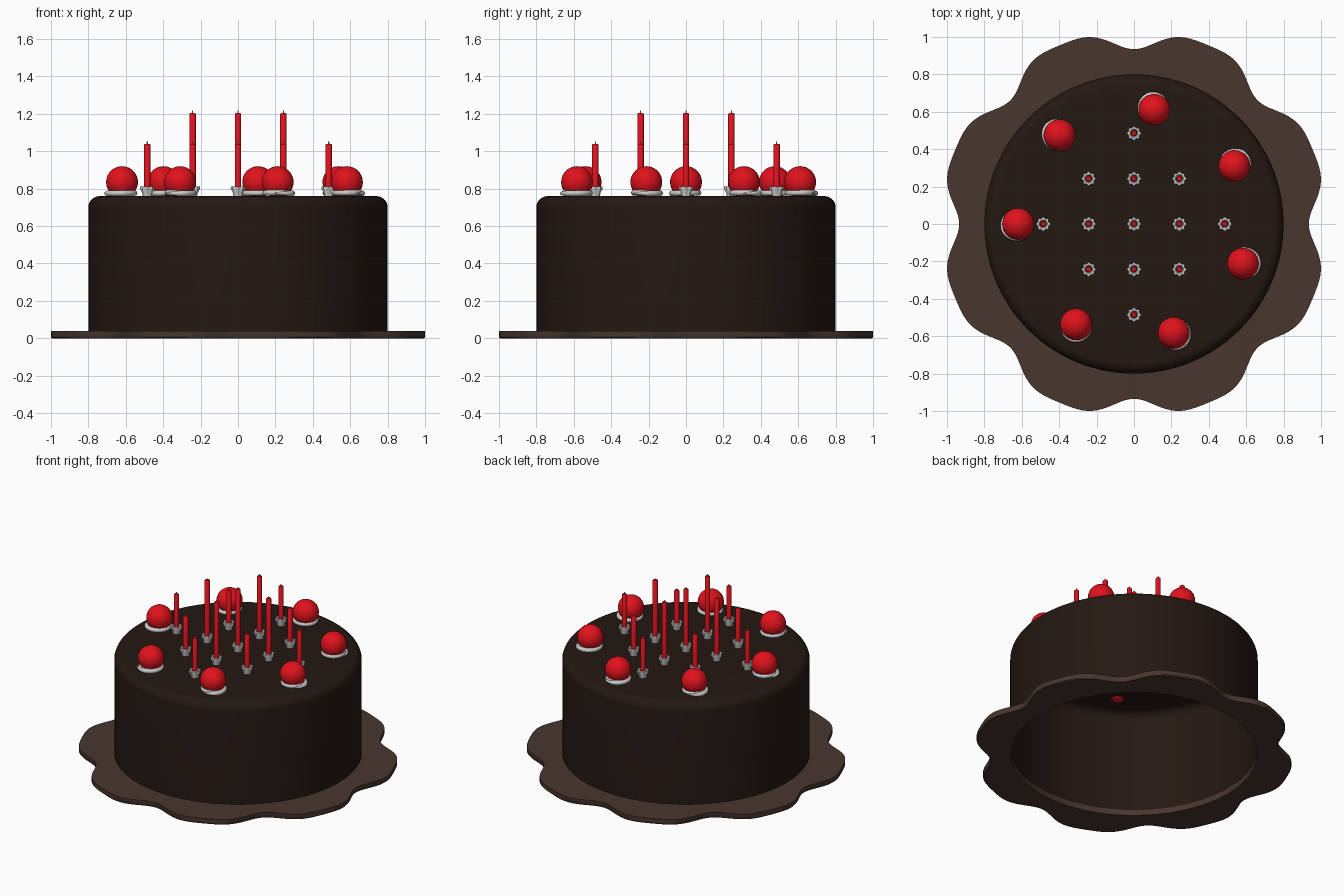
import bpy, bmesh
from math import sin, cos, pi, radians
from mathutils import Vector

if "Cube" in bpy.data.objects:
    bpy.data.objects.remove(bpy.data.objects["Cube"])


def material(name, rgb):
    m = bpy.data.materials.new(name)
    m.diffuse_color = (*rgb, 1)
    m.use_nodes = True
    m.node_tree.nodes["Principled BSDF"].inputs["Base Color"].default_value = m.diffuse_color
    return m


CHOCOLATE = material("chocolate", (0.018, 0.009, 0.006))
BOARD = material("board", (0.065, 0.037, 0.027))
RED = material("red", (0.75, 0.006, 0.012))


def finish(bm, name, mat=None, angle=40):
    bmesh.ops.recalc_face_normals(bm, faces=bm.faces)
    me = bpy.data.meshes.new(name)
    bm.to_mesh(me)
    bm.free()
    ob = bpy.data.objects.new(name, me)
    bpy.context.collection.objects.link(ob)
    if mat:
        me.materials.append(mat)
    bpy.ops.object.select_all(action='DESELECT')
    ob.select_set(True)
    bpy.context.view_layer.objects.active = ob
    bpy.ops.object.shade_smooth_by_angle(angle=radians(angle))
    return ob


def bridge(bm, a, b):
    n = len(a)
    for i in range(n):
        j = (i + 1) % n
        bm.faces.new((a[i], a[j], b[j], b[i]))


def lathe(profile, n, closed=False, cap=False, wave=None):
    """Rings of (radius, z); wave(angle, k) scales ring k; cap fills the last ring."""
    bm = bmesh.new()
    rings = []
    for k, (r, z) in enumerate(profile):
        ring = []
        for i in range(n):
            t = 2 * pi * i / n
            s = r * (wave(t, k) if wave else 1)
            ring.append(bm.verts.new((s * cos(t), s * sin(t), z)))
        rings.append(ring)
    for a, b in zip(rings, rings[1:]):
        bridge(bm, a, b)
    if closed:
        bridge(bm, rings[-1], rings[0])
    if cap:
        bm.faces.new(rings[-1])
    return bm


def copies(ob, places):
    """Place linked copies at (x, y, rotation)."""
    for k, (x, y, a) in enumerate(places):
        c = ob if k == 0 else ob.copy()
        if k:
            bpy.context.collection.objects.link(c)
        c.location = (x, y, 0)
        c.rotation_euler = (0, 0, a)


# Scalloped cake board: a ring with eight lobes on its outer edge
def scallop(t, k):
    return 1 - 0.05 * cos(8 * t) - 0.0153 * cos(16 * t) if k in (1, 2, 3) else 1


finish(lathe([(0.795, 0), (0.995, 0), (1.0, 0.006), (1.0, 0.038), (0.795, 0.04)],
             256, closed=True, wave=scallop), "cake_board", BOARD)

# Hollow cake with rounded top edge
edge = [(0.74 + 0.06 * cos(a * pi / 16), 0.70 + 0.06 * sin(a * pi / 16)) for a in range(9)]
finish(lathe([(0.8, 0.0)] + edge + [(0.4, 0.76)], 128, cap=True), "cake", CHOCOLATE)

# Seven cherries on cream swirls
spots = [(0.62 * cos(pi - k * radians(50)), 0.62 * sin(pi - k * radians(50)),
          pi - k * radians(50)) for k in range(7)]
bm = bmesh.new()
bmesh.ops.create_uvsphere(bm, u_segments=32, v_segments=20, radius=0.085)
bmesh.ops.translate(bm, verts=bm.verts, vec=(0, 0, 0.835))
copies(finish(bm, "cherry", RED, 180), spots)

# Cream swirl: tube along a rising, tightening spiral
bm = bmesh.new()
prev = None
STEPS, SIDES = 72, 10
for i in range(STEPS + 1):
    f = i / STEPS
    t = -0.6 + f * 2.6 * 2 * pi
    r = 0.083 - 0.05 * f
    d = Vector((cos(t), sin(t), 0))
    tube = 0.015 * min(1, 0.2 + f * 12)
    c = d * r + Vector((0.004, 0, 0.774 + 0.012 * f))
    ring = [bm.verts.new(c + tube * (d * cos(q) + Vector((0, 0, sin(q)))))
            for q in (2 * pi * j / SIDES for j in range(SIDES))]
    if prev:
        bridge(bm, prev, ring)
    else:
        bm.faces.new(ring)
    prev = ring
bm.faces.new(prev)
copies(finish(bm, "cream_swirl", None, 60), spots)

# Candle layout: a diamond of thirteen, the middle cross being taller
grid = [(i, j) for i in range(-2, 3) for j in range(-2, 3) if abs(i) + abs(j) <= 2]
tall = [(0.2425 * i, 0.2425 * j, 0) for i, j in grid if abs(i) + abs(j) <= 1]
short = [(0.2425 * i, 0.2425 * j, 0) for i, j in grid if abs(i) + abs(j) == 2]
for label, top, places in (("tall", 1.205, tall), ("short", 1.04, short)):
    copies(finish(lathe([(0.017, 0.762), (0.017, top - 0.006), (0.012, top)], 16, cap=True),
                  label + "_candle", RED), places)
    copies(finish(lathe([(0.003, top - 0.002), (0.003, top + 0.012)], 6, cap=True),
                  label + "_wick"), places)


# Fluted candle holders
def petals(t, k):
    return 1 + (0, 0.05, 0.12, 0.12, 0.05, 0)[k] * cos(8 * t)


holder = lathe([(0.024, 0.761), (0.027, 0.78), (0.035, 0.80), (0.034, 0.812),
                (0.022, 0.812), (0.017, 0.795)], 48, wave=petals)
copies(finish(holder, "candle_holder", None, 50), tall + short)
